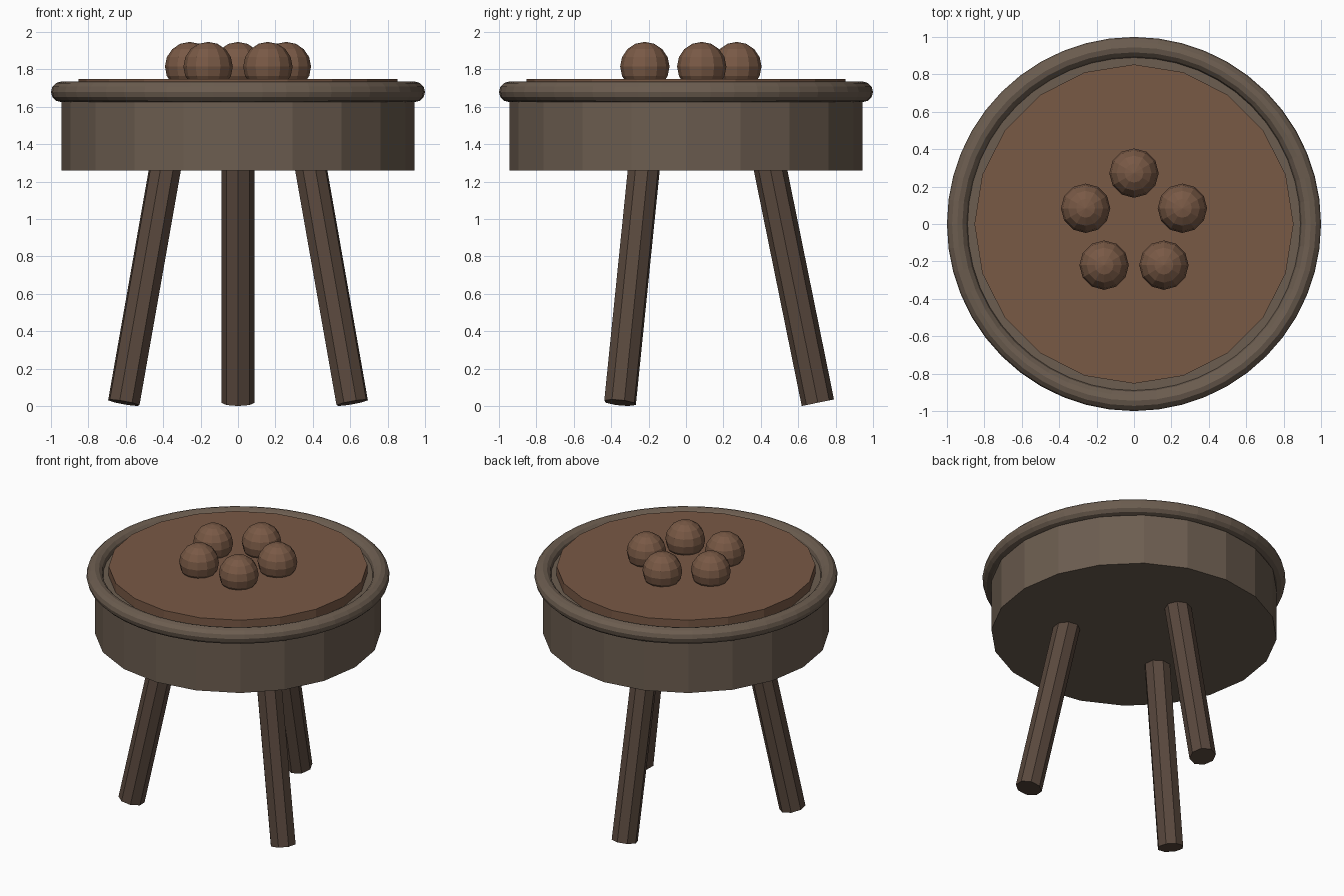
import bpy
from math import sin, cos, pi, radians
from mathutils import Vector

if "Cube" in bpy.data.objects:
    bpy.data.objects.remove(bpy.data.objects["Cube"])


def material(name, rgb):
    m = bpy.data.materials.new(name)
    m.diffuse_color = (*rgb, 1)
    m.use_nodes = True
    m.node_tree.nodes["Principled BSDF"].inputs["Base Color"].default_value = m.diffuse_color
    return m


grey_wood = material("grey_wood", (0.15, 0.11, 0.08))
leg_wood = material("leg_wood", (0.10, 0.065, 0.047))
cushion_brown = material("cushion_brown", (0.19, 0.10, 0.06))


def finish(name, mat):
    ob = bpy.context.object
    ob.name = name
    ob.data.materials.append(mat)
    return ob


def cylinder(name, mat, sides, radius, start, end):
    start, end = Vector(start), Vector(end)
    axis = end - start
    bpy.ops.mesh.primitive_cylinder_add(
        vertices=sides, radius=radius, depth=axis.length, location=(start + end) / 2)
    ob = finish(name, mat)
    ob.rotation_euler = axis.to_track_quat('Z', 'Y').to_euler()
    return ob


# Drum-shaped body and inset top disc
cylinder("body", grey_wood, 20, 0.943, (0, 0, 1.26), (0, 0, 1.68))
cylinder("top_disc", cushion_brown, 20, 0.853, (0, 0, 1.66), (0, 0, 1.748))

# Rounded rim
bpy.ops.mesh.primitive_torus_add(major_segments=48, minor_segments=12,
                                 major_radius=0.945, minor_radius=0.055,
                                 location=(0, 0, 1.68))
finish("rim", grey_wood)

# Ring of five balls
for i in range(5):
    a = pi / 2 + i * 2 * pi / 5
    bpy.ops.mesh.primitive_uv_sphere_add(
        segments=12, ring_count=8, radius=0.132,
        location=(0.272 * cos(a), 0.272 * sin(a), 1.815))
    finish(f"ball_{i + 1}", cushion_brown)

# Three splayed legs, running up into the body
for i in range(3):
    a = radians(90 + 120 * i)
    d = Vector((cos(a), sin(a), 0))
    cylinder(f"leg_{i + 1}", leg_wood, 8, 0.088,
             d * 0.705 + Vector((0, 0, 0.018)), d * 0.44 + Vector((0, 0, 1.32)))
